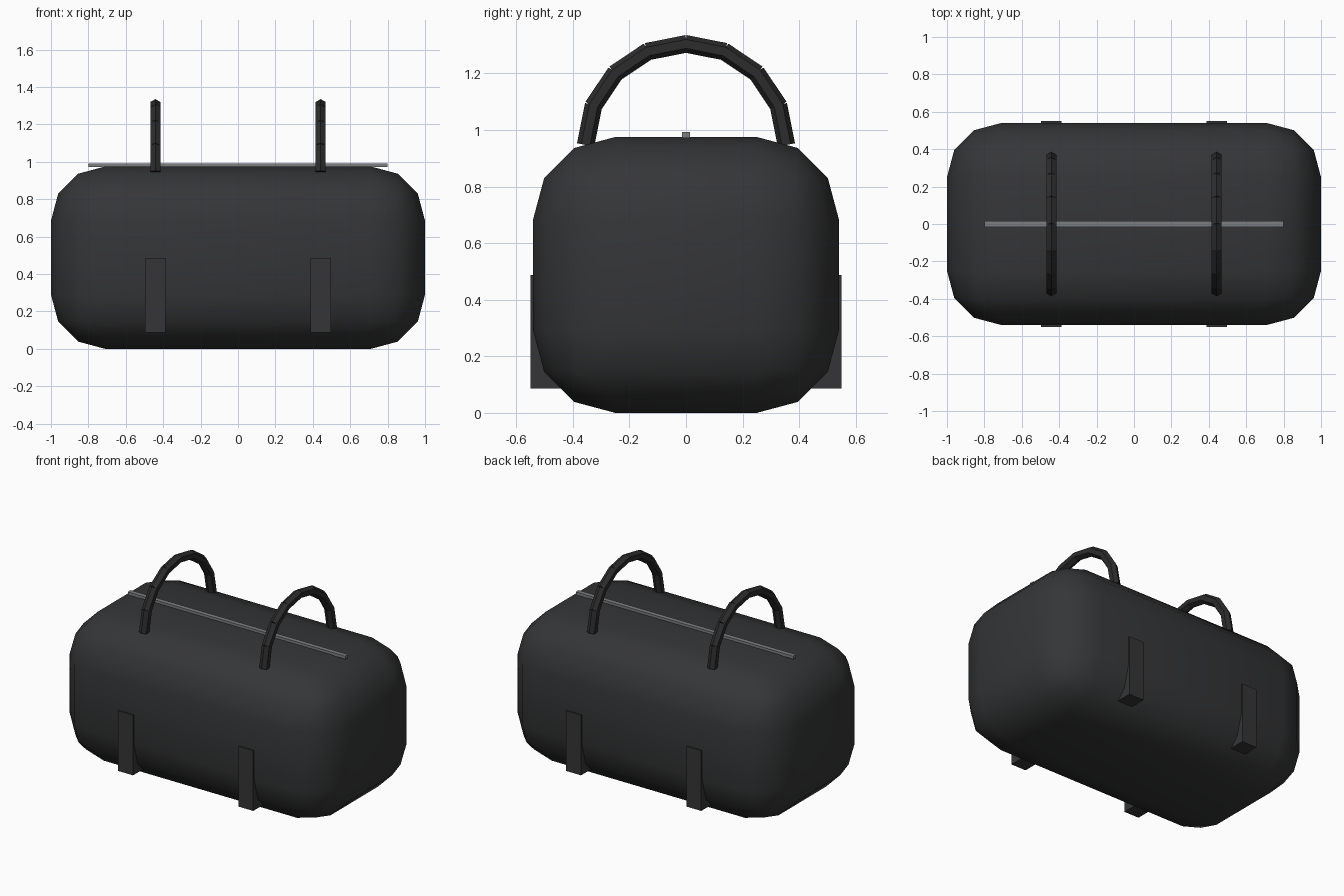
import bpy, math
from mathutils import Matrix, Vector

if "Cube" in bpy.data.objects:
    bpy.data.objects.remove(bpy.data.objects["Cube"])


def material(name, rgb):
    m = bpy.data.materials.new(name)
    m.diffuse_color = (*rgb, 1)
    m.use_nodes = True
    m.node_tree.nodes["Principled BSDF"].inputs["Base Color"].default_value = m.diffuse_color
    return m


fabric = material("dark_fabric", (0.035, 0.036, 0.038))
webbing = material("black_webbing", (0.025, 0.025, 0.025))
metal = material("grey_metal", (0.2, 0.21, 0.22))


def box(name, centre, size, mat):
    bpy.ops.mesh.primitive_cube_add(size=1, location=centre)
    ob = bpy.context.object
    ob.name = name
    ob.scale = size
    bpy.ops.object.transform_apply(location=False, rotation=False, scale=True)
    ob.data.materials.append(mat)
    return ob


# Rounded bag body
body = box("bag_body", (0, 0, 0.4875), (2, 1.08, 0.975), fabric)
bev = body.modifiers.new("round", 'BEVEL')
bev.width = 0.29
bev.segments = 3
bpy.ops.object.shade_smooth()

# Zip along the top
box("zipper", (0, 0, 0.982), (1.6, 0.03, 0.02), metal)


def rod(name, a, b, radius, mat):
    # Six-sided rod with its ridges in the plane of the arch
    d = (b - a).normalized()
    side = Vector((1, 0, 0))
    out = d.cross(side)
    bpy.ops.mesh.primitive_cylinder_add(vertices=6, radius=radius, depth=(b - a).length * 1.05)
    ob = bpy.context.object
    ob.name = name
    rot = Matrix((side, out, d)).transposed().to_4x4()
    if rot.determinant() < 0:
        rot = Matrix((side, -out, d)).transposed().to_4x4()
    ob.matrix_world = Matrix.Translation((a + b) / 2) @ rot
    ob.data.materials.append(mat)
    return ob


for sx, lr in ((-1, "left"), (1, "right")):
    x = 0.442 * sx
    # Arched handle made of straight rods
    R, n = 0.354, 8
    pts = [Vector((x, R * math.cos(math.pi * i / n), 0.95 + R * math.sin(math.pi * i / n)))
           for i in range(n + 1)]
    rods = [rod(lr + "_handle", a, b, 0.031, webbing) for a, b in zip(pts, pts[1:])]
    bpy.ops.object.select_all(action='DESELECT')
    for r in rods:
        r.select_set(True)
    bpy.context.view_layer.objects.active = rods[0]
    bpy.ops.object.join()
    # Side straps, front and back
    for sy, fb in ((-1, "front"), (1, "back")):
        box(f"{fb}_{lr}_strap", (x, 0.45 * sy, 0.287), (0.11, 0.2, 0.4), fabric)
